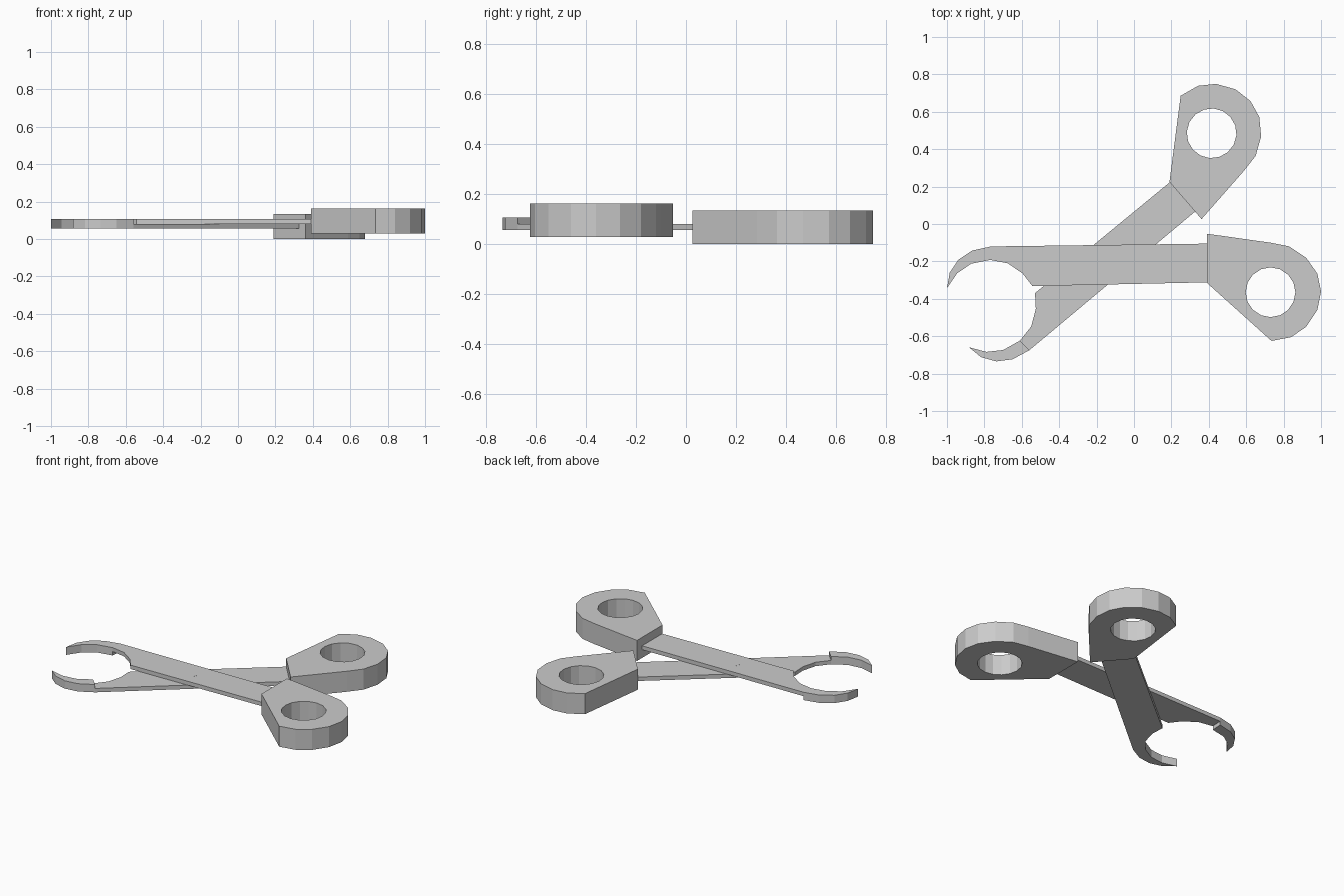
import bpy, bmesh
from math import cos, sin, pi, radians
from mathutils import Matrix, Vector

if "Cube" in bpy.data.objects:
    bpy.data.objects.remove(bpy.data.objects["Cube"])

# Second half is the first turned over about the bisecting axis through the pivot
ang = radians(20.33)
mid = Vector((0.5725, 0.06, 0.081))
flip = (Matrix.Translation(mid)
        @ Matrix.Rotation(pi, 4, Vector((cos(ang), sin(ang), 0)))
        @ Matrix.Translation(-mid))


def circle(cx, cy, r, n):
    return [(cx + r * cos(2 * pi * i / n), cy + r * sin(2 * pi * i / n)) for i in range(n)]


def plate(name, loops, z0, z1, matrix=Matrix()):
    """Flat plate from closed outlines; inner loops become holes."""
    cu = bpy.data.curves.new(name + "_outline", 'CURVE')
    cu.dimensions = '2D'
    cu.fill_mode = 'BOTH'
    cu.extrude = (z1 - z0) / 2
    for pts in loops:
        s = cu.splines.new('POLY')
        s.points.add(len(pts) - 1)
        for p, (x, y) in zip(s.points, pts):
            p.co = (x, y, 0, 1)
        s.use_cyclic_u = True
    tmp = bpy.data.objects.new(name + "_tmp", cu)
    me = bpy.data.meshes.new_from_object(tmp)
    bpy.data.objects.remove(tmp)
    bm = bmesh.new()
    bm.from_mesh(me)
    bmesh.ops.remove_doubles(bm, verts=bm.verts, dist=1e-4)
    bm.transform(matrix @ Matrix.Translation((0, 0, (z0 + z1) / 2)))
    bmesh.ops.recalc_face_normals(bm, faces=bm.faces)
    for f in bm.faces:
        f.smooth = False
    bm.to_mesh(me)
    bm.free()
    me.name = name
    ob = bpy.data.objects.new(name, me)
    bpy.context.collection.objects.link(ob)
    return ob


# Outlines of one half
handle = [(0.39, -0.052), (0.73, -0.10), (0.83, -0.12), (0.92, -0.18), (0.98, -0.265),
          (1.0, -0.36), (0.98, -0.46), (0.92, -0.55), (0.84, -0.605), (0.735, -0.625),
          (0.39, -0.315)]
arm = [(0.39, -0.105), (0.39, -0.312), (-0.543, -0.332), (-0.595, -0.265),
       (-0.675, -0.21), (-0.77, -0.192), (-0.765, -0.12)]
jaw = [(-0.765, -0.12), (-0.77, -0.192), (-0.87, -0.212), (-0.945, -0.263), (-1.0, -0.343),
       (-0.985, -0.26), (-0.938, -0.19), (-0.865, -0.142)]

for side, m in (("upper", Matrix()), ("lower", flip)):
    # Finger grip, thin arm and full-thickness jaw hook
    plate(side + "_handle", [handle, circle(0.73, -0.365, 0.133, 16)], 0.028, 0.162, m)
    plate(side + "_arm", [arm], 0.081, 0.1065, m)
    plate(side + "_jaw", [jaw], 0.0555, 0.1065, m)

# Flush pivot pin
plate("pivot_pin", [circle(-0.185, -0.219, 0.048, 16)], 0.0553, 0.1067)
